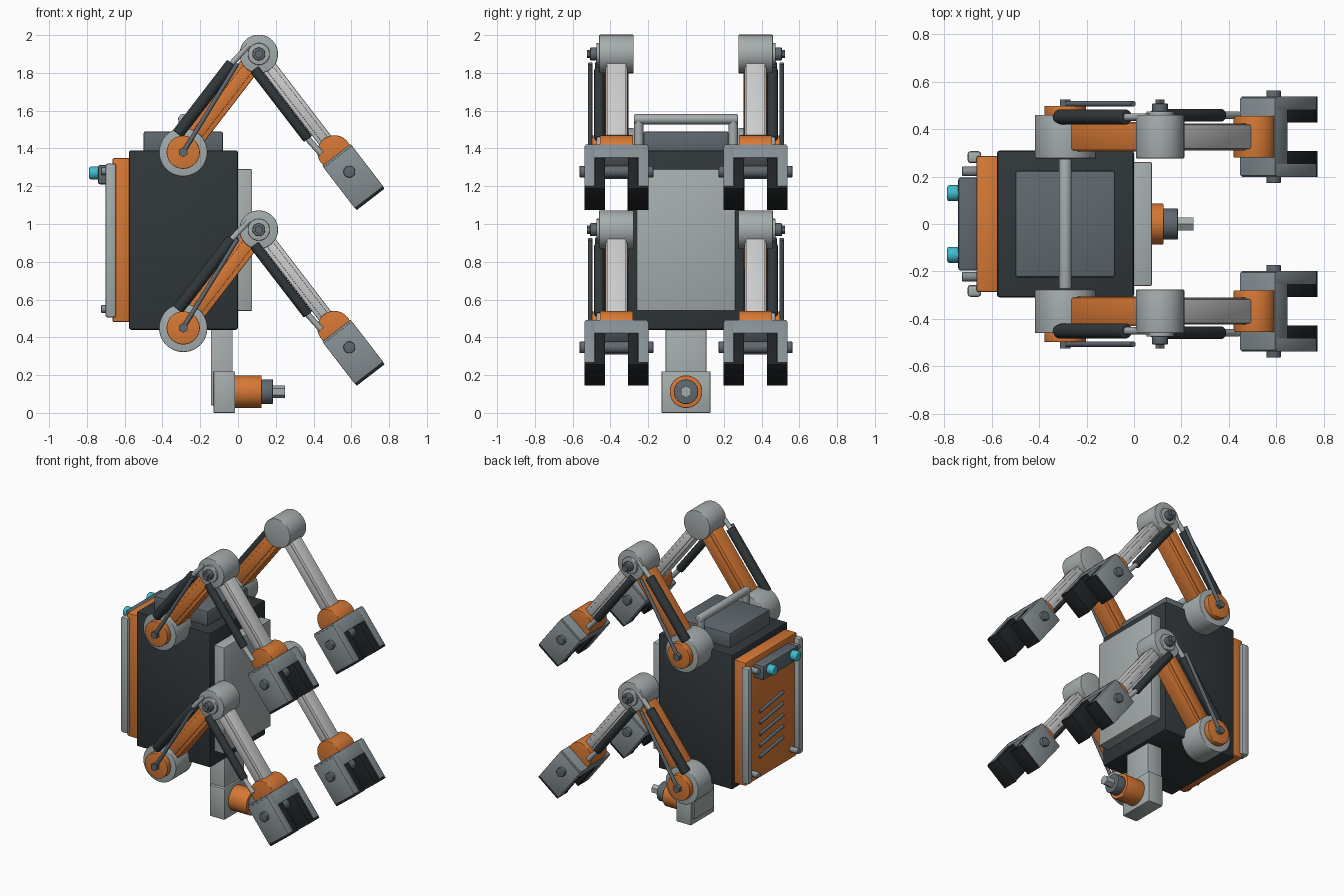
import bpy, bmesh
from mathutils import Vector, Matrix

if "Cube" in bpy.data.objects:
    bpy.data.objects.remove(bpy.data.objects["Cube"])

COLORS = {
    "orange": (0.68, 0.19, 0.035, 1), "dark": (0.03, 0.038, 0.042, 1),
    "slate": (0.115, 0.14, 0.16, 1), "silver": (0.38, 0.42, 0.42, 1),
    "light": (0.58, 0.59, 0.57, 1), "steel": (0.24, 0.28, 0.30, 1),
    "black": (0.014, 0.017, 0.019, 1), "cyan": (0.05, 0.5, 0.62, 1),
}
MATS = {}
for key, col in COLORS.items():
    MATS[key] = bpy.data.materials.new(key)
    MATS[key].diffuse_color = col


def finish(name, bm, mat, matrix):
    bm.transform(matrix)
    bmesh.ops.recalc_face_normals(bm, faces=bm.faces)
    me = bpy.data.meshes.new(name)
    bm.to_mesh(me)
    bm.free()
    me.materials.append(MATS[mat])
    ob = bpy.data.objects.new(name, me)
    bpy.context.collection.objects.link(ob)
    return ob


def box(name, lo, hi, mat, bevel=0.008, frame=Matrix()):
    lo, hi = Vector(lo), Vector(hi)
    bm = bmesh.new()
    bmesh.ops.create_cube(bm, size=1)
    bm.transform(Matrix.Translation((lo + hi) / 2) @ Matrix.Diagonal((*(hi - lo), 1)))
    if bevel:
        bmesh.ops.bevel(bm, geom=bm.edges[:], offset=bevel, segments=2, profile=0.5, affect='EDGES')
    return finish(name, bm, mat, frame)


def rod(name, a, b, r, mat, seg=32, bevel=0.0):
    a, b = Vector(a), Vector(b)
    d = b - a
    bm = bmesh.new()
    bmesh.ops.create_cone(bm, cap_ends=True, segments=seg, radius1=r, radius2=r, depth=d.length)
    if bevel:
        rim = [e for e in bm.edges if abs(e.verts[0].co.z - e.verts[1].co.z) < 1e-5]
        bmesh.ops.bevel(bm, geom=rim, offset=bevel, segments=3, profile=0.5, affect='EDGES')
    rot = d.to_track_quat('Z', 'Y').to_matrix().to_4x4()
    return finish(name, bm, mat, Matrix.Translation((a + b) / 2) @ rot)


# Body shell, top hatch and front plate
box("body", (-0.578, -0.31, 0.44), (0, 0.31, 1.39), "dark", 0.012)
box("top_hatch", (-0.5, -0.225, 1.38), (-0.08, 0.225, 1.49), "slate", 0.01)
box("chest_plate", (-0.01, -0.262, 0.54), (0.075, 0.262, 1.29), "silver", 0.006)

# Carry handle
rod("handle_grip", (-0.29, -0.275, 1.555), (-0.29, 0.275, 1.555), 0.027, "silver", 24, 0.008)
for s in (-1, 1):
    rod("handle_post", (-0.29, s * 0.25, 1.38), (-0.29, s * 0.25, 1.56), 0.024, "silver", 24)

# Back panel with rails, bolts, vents and sensor bar
box("back_panel", (-0.665, -0.287, 0.48), (-0.57, 0.287, 1.35), "orange", 0.01)
for s in (-1, 1):
    box("back_rail", (-0.702, s * 0.282 - 0.025, 0.505), (-0.645, s * 0.282 + 0.025, 1.32), "silver", 0.012)
    for z in (0.55, 1.28):
        rod("panel_bolt", (-0.66, s * 0.222, z), (-0.725, s * 0.222, z), 0.02, "steel", 16, 0.004)
    rod("sensor_eye", (-0.735, s * 0.13, 1.27), (-0.788, s * 0.13, 1.27), 0.034, "cyan", 24, 0.01)
for i in range(5):
    z = 0.65 + 0.08 * i
    rod("vent_bar", (-0.668, 0.135, z - 0.02), (-0.668, -0.125, z + 0.02), 0.012, "slate", 12)
box("sensor_bar", (-0.742, -0.197, 1.21), (-0.66, 0.197, 1.312), "slate", 0.012)

# Lower drive unit
box("tail_post", (-0.143, -0.108, 0.04), (-0.028, 0.108, 0.45), "silver", 0.004)
box("drive_block", (-0.13, -0.13, 0.0), (-0.015, 0.13, 0.22), "silver", 0.006)
rod("drive_motor", (-0.03, 0, 0.112), (0.125, 0, 0.112), 0.086, "orange", 40, 0.004)
rod("drive_collar", (0.12, 0, 0.112), (0.185, 0, 0.112), 0.065, "slate", 32, 0.004)
rod("drive_tip", (0.18, 0, 0.112), (0.25, 0, 0.112), 0.032, "silver", 6)

YC = 0.368  # arm centre line


def frame_at(origin, target):
    u = (target - origin).normalized()
    y = Vector((0, 1, 0))
    m = Matrix((u, y, u.cross(y))).transposed().to_4x4()
    return Matrix.Translation(origin) @ m


def arm(s, z0, tag):
    def disc(name, p, y0, y1, r, mat, seg=40, bevel=0.004):
        rod(tag + name, (p.x, s * y0, p.z), (p.x, s * y1, p.z), r, mat, seg, bevel)

    shoulder = Vector((-0.29, s * YC, z0))
    elbow = shoulder + Vector((0.40, 0, 0.52))
    wrist = elbow + Vector((0.40, 0, -0.52))
    up, fore = frame_at(shoulder, elbow), frame_at(elbow, wrist)
    hand = frame_at(wrist, wrist * 2 - elbow)

    # Joints
    disc("shoulder_drum", shoulder, 0.277, 0.46, 0.128, "silver", 48)
    disc("shoulder_disc", shoulder, 0.455, 0.498, 0.088, "orange")
    disc("shoulder_bolt", shoulder, 0.49, 0.525, 0.026, "slate", 6, 0)
    disc("elbow_drum", elbow, 0.277, 0.46, 0.102, "silver", 48)
    disc("elbow_flange", elbow, 0.455, 0.475, 0.058, "silver")
    disc("elbow_cap", elbow, 0.47, 0.508, 0.034, "slate")
    disc("elbow_bolt", elbow, 0.5, 0.525, 0.022, "slate", 6, 0)
    disc("wrist_drum", wrist, 0.28, 0.456, 0.09, "orange")

    # Beams with raised side strips
    box(tag + "upper_beam", (0.05, -0.057, -0.055), (0.62, 0.057, 0.055), "orange", 0.006, up)
    box(tag + "upper_strip", (0.1, -0.063, -0.03), (0.57, 0.063, 0.03), "orange", 0.003, up)
    box(tag + "fore_beam", (0.05, -0.051, -0.04), (0.62, 0.051, 0.04), "light", 0.006, fore)
    box(tag + "fore_strip", (0.1, -0.057, -0.02), (0.57, 0.057, 0.02), "light", 0.003, fore)

    # Pistons and link rod
    def piston(name, m, a, b, c, y, off0, off1, r):
        p = [m @ Vector((t, s * y, o)) for t, o in ((a, off0), (b, off0), (c, off1))]
        rod(tag + name + "_sleeve", p[0], p[1], r, "dark", 24, 0.006)
        rod(tag + name + "_shaft", p[1], p[2], 0.016, "silver", 16)

    piston("upper_piston", up, 0.06, 0.53, 0.66, 0.083, 0.082, 0.07, 0.032)
    piston("fore_piston", fore, 0.05, 0.515, 0.62, 0.091, -0.068, -0.06, 0.027)
    rod(tag + "link_rod", (-0.287, s * 0.507, z0 + 0.005), (-0.003, s * 0.507, z0 + 0.47), 0.012, "slate", 16)

    # Gripper
    box(tag + "palm", (0.018, -0.165, -0.094), (0.107, 0.165, 0.094), "steel", 0.004, hand)
    ends = [hand @ Vector((0.13, y, 0)) for y in (-0.195, 0.195)]
    rod(tag + "grip_axle", *ends, 0.031, "slate", 24, 0.004)
    for k in (-1, 1):
        def prong(name, a0, a1, y0, y1, h, mat):
            y0, y1 = sorted((k * y0, k * y1))
            box(tag + name, (a0, y0, -h), (a1, y1, h), mat, 0.003, hand)
        prong("finger", 0.03, 0.3, 0.115, 0.17, 0.095, "steel")
        prong("finger_pad", 0.105, 0.305, 0.06, 0.117, 0.09, "black")
        prong("finger_tip", 0.297, 0.315, 0.06, 0.17, 0.093, "black")


for s, side in ((-1, "front"), (1, "rear")):
    arm(s, 0.45, side + "_lower_")
    arm(s, 1.38, side + "_upper_")

# Smooth shading with sharp edges kept
for ob in bpy.data.objects:
    ob.select_set(True)
    bpy.context.view_layer.objects.active = ob
bpy.ops.object.shade_smooth_by_angle(angle=0.6)

for m in bpy.data.materials:
    if m.users and not m.is_grease_pencil:
        m.use_nodes = True
        m.node_tree.nodes["Principled BSDF"].inputs["Base Color"].default_value = m.diffuse_color
